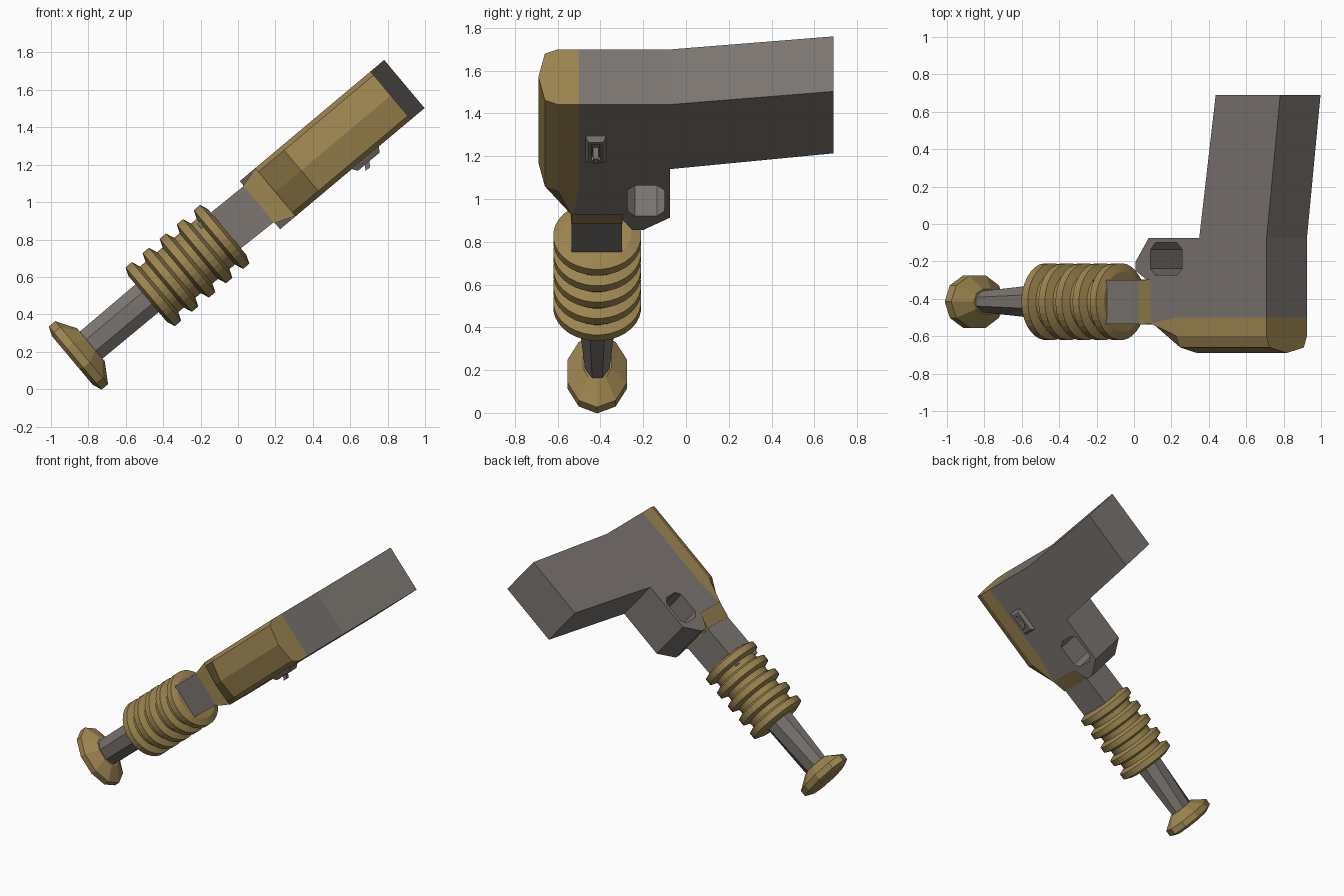
import bpy, bmesh, math

if "Cube" in bpy.data.objects:
    bpy.data.objects.remove(bpy.data.objects["Cube"])

CA, SA = math.cos(math.radians(40)), math.sin(math.radians(40))
YC, VC = -0.415, 0.68          # centre line of the handle


def world(u, y, v):
    """u = along the tilted handle axis, v = thickness direction."""
    return (CA * u - SA * v, y, SA * u + CA * v)


def material(name, col):
    m = bpy.data.materials.new(name)
    m.diffuse_color = (*col, 1)
    m.use_nodes = True
    m.node_tree.nodes["Principled BSDF"].inputs["Base Color"].default_value = m.diffuse_color
    return m


GREY = material("warm_grey", (0.200, 0.180, 0.165))
BRASS = material("dull_brass", (0.335, 0.235, 0.080))


def loft(name, sections, mat):
    """Skin a list of equal-length (u, y, v) loops and cap both ends."""
    bm = bmesh.new()
    loops = [[bm.verts.new(world(*p)) for p in s] for s in sections]
    n = len(loops[0])
    for a, b in zip(loops, loops[1:]):
        for i in range(n):
            j = (i + 1) % n
            bm.faces.new((a[i], a[j], b[j], b[i]))
    bm.faces.new(loops[0])
    bm.faces.new(loops[-1])
    bmesh.ops.recalc_face_normals(bm, faces=bm.faces)
    me = bpy.data.meshes.new(name)
    bm.to_mesh(me)
    bm.free()
    ob = bpy.data.objects.new(name, me)
    bpy.context.collection.objects.link(ob)
    me.materials.append(mat)
    return ob


def oval(u, ry, rv, n, vc=VC):
    return [(u, YC + ry * math.cos(2 * math.pi * (i + .5) / n),
             vc + rv * math.sin(2 * math.pi * (i + .5) / n)) for i in range(n)]


def rect(u, y0, y1, v0, v1):
    return [(u, y0, v0), (u, y1, v0), (u, y1, v1), (u, y0, v1)]


def plate(outline, v):
    return [(u, y, v) for u, y in outline]


# Pommel and tapered shaft
loft("pommel", [oval(u, a, b, 10, 0.687) for u, a, b in
     ((-.58, .115, .17), (-.56, .147, .22), (-.515, .147, .22), (-.45, .07, .115))], BRASS)
loft("tapered_shaft", [oval(-.47, .06, .102, 8, 0.685), oval(-.03, .10, .105, 8, 0.685)], GREY)

# Ribbed grip: five rings lathed as one profile
prof = []
for k in range(5):
    c = -.02 + k * .119
    prof += [(c - .04, .160), (c - .022, .206), (c + .022, .206), (c + .04, .160)]
loft("ribbed_grip", [oval(u, r, r, 32) for u, r in prof], BRASS)

# Neck and flared collar
loft("neck", [rect(.40, -.535, -.30, .57, .818), rect(.73, -.535, -.30, .56, .812)], GREY)
loft("collar", [rect(.72, -.537, -.298, .553, .815), rect(.835, -.535, -.30, .511, .845)], BRASS)

# Main body: bent outline with lug and rear arm
outline = [(.83, -.53), (1.01, -.50), (1.635, -.50), (1.635, -.075), (1.73, .69),
           (1.28, .69), (1.165, -.075), (.812, -.075), (.722, -.20), (.722, -.25),
           (.80, -.30), (.83, -.30)]
body = loft("main_body", [plate(outline, .51), plate(outline, .846)], GREY)

# Chamfered hole through the lug
cu, cy, hu, hy, c = .935, -.187, .11, .087, .035
hole = []
for su, sy, first in ((1, 1, 0), (-1, 1, 1), (-1, -1, 0), (1, -1, 1)):
    pair = [(cu + su * hu, cy + sy * (hy - c)), (cu + su * (hu - c), cy + sy * hy)]
    hole += pair[::-1] if first else pair
cutter = loft("lug_hole_cutter", [plate(hole, .4), plate(hole, .95)], GREY)
mod = body.modifiers.new("hole", "BOOLEAN")
mod.operation, mod.solver, mod.object = "DIFFERENCE", "EXACT", cutter
bpy.context.view_layer.objects.active = body
bpy.ops.object.modifier_apply(modifier="hole")
bpy.data.objects.remove(cutter)


# Ridged brass side casing
def casing(u, inner, shoulder, side, ridge):
    m = .678
    return [(u, inner, m - .168), (u, shoulder, m - .168), (u, side, m - .142),
            (u, ridge, m), (u, side, m + .142), (u, shoulder, m + .168), (u, inner, m + .168)]


loft("side_casing", [casing(.83, -.528, -.534, -.54, -.55), casing(1.01, -.50, -.60, -.66, -.69),
                     casing(1.635, -.50, -.60, -.66, -.69)], BRASS)

# Switch under the body: bevelled frame with recess and a small lever
frame = []
for hu, hy, v in ((.093, .048, .52), (.093, .048, .507), (.075, .034, .482),
                  (.055, .020, .482), (.050, .018, .500)):
    frame.append([(1.317 + a * hu, -.422 + b * hy, v)
                  for a, b in ((-1, -1), (1, -1), (1, 1), (-1, 1))])
loft("switch_frame", frame, GREY)
loft("switch_lever", [[(u + a * .016, -.422 + b * .012, v) for a, b in
     ((-1, -1), (1, -1), (1, 1), (-1, 1))] for u, v in ((1.32, .505), (1.288, .455))], GREY)
